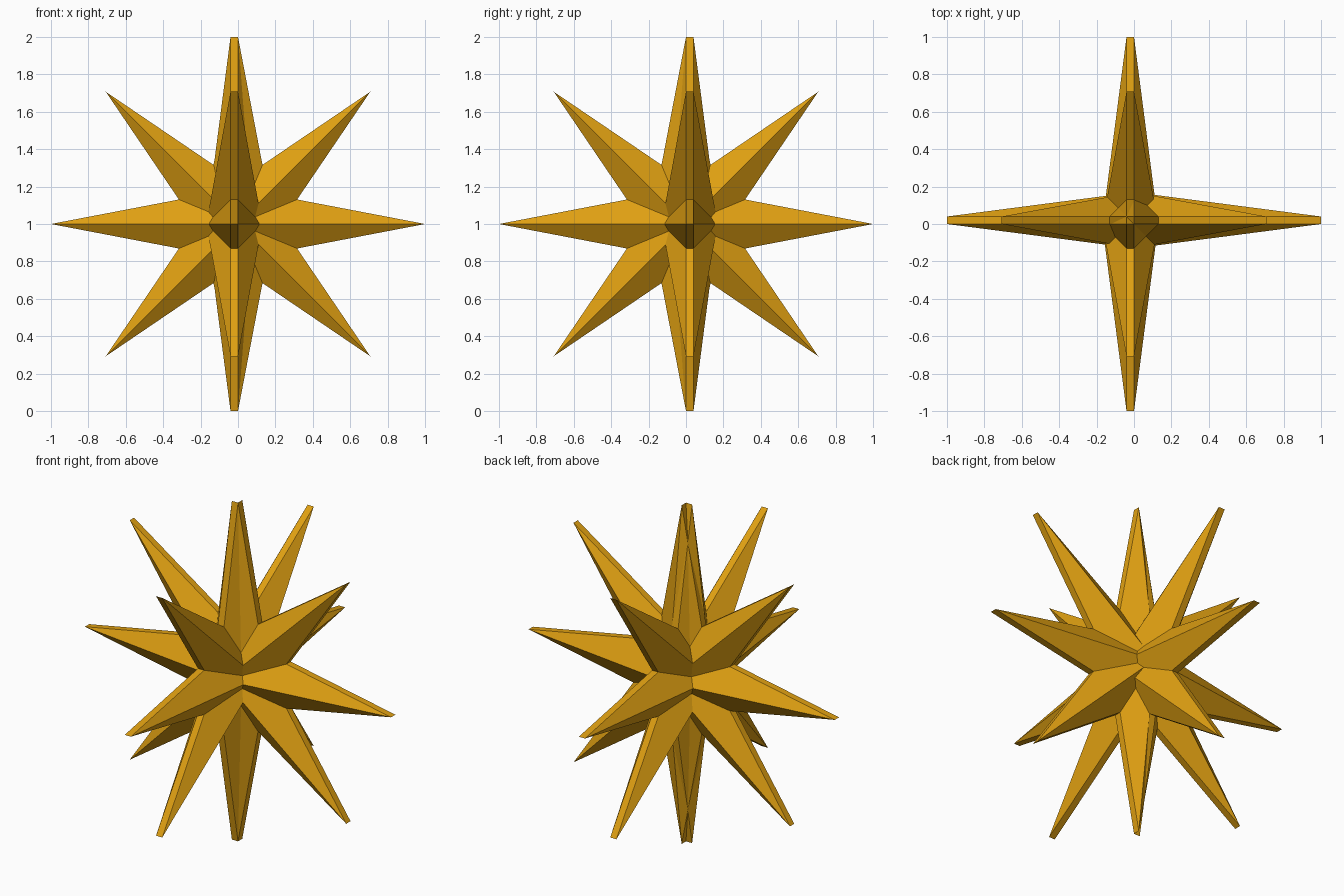
import bpy, bmesh, math
from mathutils import Matrix, Vector

if "Cube" in bpy.data.objects:
    bpy.data.objects.remove(bpy.data.objects["Cube"], do_unlink=True)

POINTS = 8
OUTER, INNER = 1.0, 0.342   # tip and valley radii
RIM = 0.04                  # thickness of the flat edge
PEAK = 0.13                 # rise of the centre above the edge

gold = bpy.data.materials.new("gold")
gold.use_nodes = True
color = (0.74, 0.35, 0.006, 1)
gold.diffuse_color = color
gold.node_tree.nodes["Principled BSDF"].inputs["Base Color"].default_value = color


def outline(bm, y):
    """Ring of alternating tips and valleys in an upright plane."""
    ring = []
    for i in range(POINTS * 2):
        r = INNER if i % 2 else OUTER
        a = math.pi * i / POINTS
        ring.append(bm.verts.new((r * math.cos(a), y, r * math.sin(a))))
    return ring


def faceted_star(name, turn):
    bm = bmesh.new()
    front, back = outline(bm, 0), outline(bm, RIM)
    front_peak = bm.verts.new((0, -PEAK, 0))
    back_peak = bm.verts.new((0, RIM + PEAK, 0))
    for i in range(POINTS * 2):
        j = (i + 1) % (POINTS * 2)
        bm.faces.new((front_peak, front[i], front[j]))
        bm.faces.new((back_peak, back[j], back[i]))
        bm.faces.new((front[j], front[i], back[i], back[j]))
    bmesh.ops.recalc_face_normals(bm, faces=bm.faces)
    # Stand the star up at mid height, turned about the vertical axis
    bm.transform(Matrix.Translation(Vector((0, 0, OUTER))) @ Matrix.Rotation(turn, 4, "Z"))
    mesh = bpy.data.meshes.new(name)
    bm.to_mesh(mesh)
    bm.free()
    mesh.materials.append(gold)
    obj = bpy.data.objects.new(name, mesh)
    bpy.context.collection.objects.link(obj)
    return obj


# Two identical stars crossing at right angles
faceted_star("front_star", 0)
faceted_star("side_star", math.pi / 2)
